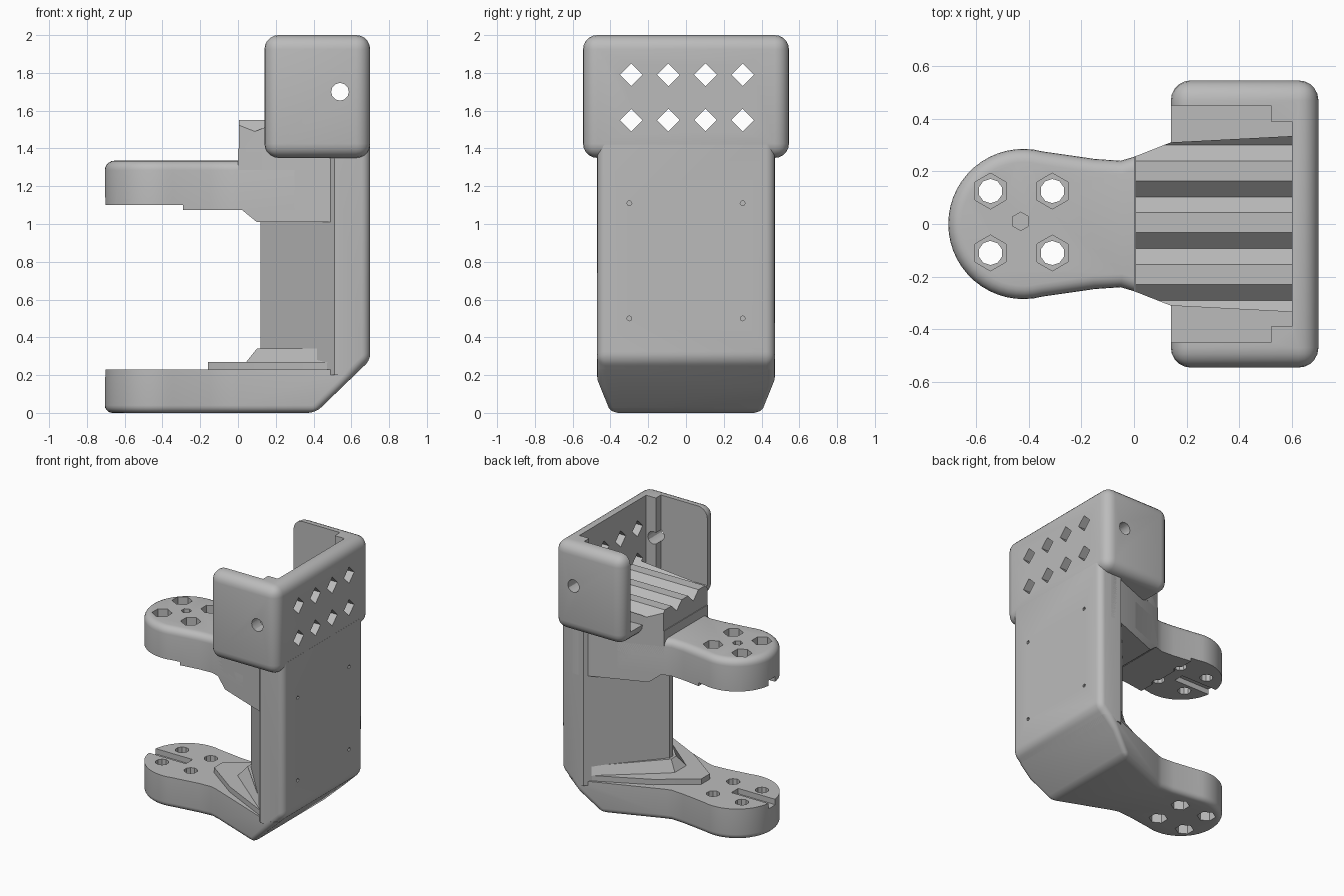
import bpy, bmesh, math
from mathutils import Vector, Matrix

if "Cube" in bpy.data.objects:
    bpy.data.objects.remove(bpy.data.objects["Cube"], do_unlink=True)

grey = bpy.data.materials.new("plain grey")
grey.use_nodes = True
grey.diffuse_color = (0.5, 0.5, 0.5, 1)
grey.node_tree.nodes["Principled BSDF"].inputs["Base Color"].default_value = (0.5, 0.5, 0.5, 1)
parts = []


def finish(name, bm, cutter=False):
    bmesh.ops.recalc_face_normals(bm, faces=bm.faces)
    mesh = bpy.data.meshes.new(name)
    bm.to_mesh(mesh)
    bm.free()
    mesh.materials.append(grey)
    ob = bpy.data.objects.new(name, mesh)
    bpy.context.collection.objects.link(ob)
    if cutter:
        ob.hide_render = True
    else:
        parts.append(ob)
    return ob


def prism(bottom, z0, z1, top=None):
    """Solid between two plan outlines with equal point counts."""
    bm = bmesh.new()
    low = [bm.verts.new((x, y, z0)) for x, y in bottom]
    high = [bm.verts.new((x, y, z1)) for x, y in (top or bottom)]
    bm.faces.new(low[::-1])
    bm.faces.new(high)
    for i in range(len(low)):
        j = (i + 1) % len(low)
        bm.faces.new((low[i], low[j], high[j], high[i]))
    return bm


def clip(bm, point, normal):
    """Remove what lies on the normal's side and close the cut."""
    geom = bm.verts[:] + bm.edges[:] + bm.faces[:]
    bmesh.ops.bisect_plane(bm, geom=geom, plane_co=point, plane_no=normal, clear_outer=True)
    bmesh.ops.holes_fill(bm, edges=[e for e in bm.edges if e.is_boundary], sides=0)


def round_edges(bm, rule, radius):
    bm.normal_update()
    edges = []
    for e in bm.edges:
        a, b = e.verts
        if rule((a.co + b.co) / 2, (b.co - a.co).normalized()):
            edges.append(e)
    bmesh.ops.bevel(bm, geom=edges, offset=radius, segments=5, profile=0.5, affect='EDGES')


def mirrored(half):
    """Close a plan outline given by its +y half, listed from left to right."""
    return half + [(x, -y) for x, y in reversed(half) if y > 1e-4]


def box(lo, hi):
    return prism([(lo[0], lo[1]), (hi[0], lo[1]), (hi[0], hi[1]), (lo[0], hi[1])], lo[2], hi[2])


def rod(center, radius, length, sides, axis='Z'):
    bm = bmesh.new()
    turn = {'Z': Matrix(), 'X': Matrix.Rotation(math.pi / 2, 4, 'Y'),
            'Y': Matrix.Rotation(math.pi / 2, 4, 'X')}[axis]
    bmesh.ops.create_cone(bm, cap_ends=True, segments=sides, radius1=radius, radius2=radius,
                          depth=length, matrix=Matrix.Translation(center) @ turn)
    return finish("cutter", bm, True)


def carve(ob, cutters):
    for c in cutters:
        m = ob.modifiers.new("cut", 'BOOLEAN')
        m.operation, m.solver, m.object = 'DIFFERENCE', 'EXACT', c
    bpy.context.view_layer.update()
    result = ob.evaluated_get(bpy.context.evaluated_depsgraph_get())
    mesh = bpy.data.meshes.new_from_object(result)
    ob.modifiers.clear()
    ob.data = mesh
    for c in cutters:
        bpy.data.objects.remove(c, do_unlink=True)


# Shared plan outline: round pad, neck, flare to the spine
arc = [(-0.42 + 0.285 * math.cos(math.radians(a)), 0.285 * math.sin(math.radians(a)))
       for a in range(180, 74, -7)]
outline = mirrored(arc + [(-0.15, 0.247), (-0.05, 0.24), (0, 0.255), (0.55, 0.47), (0.7, 0.47)])
slant_point, slant_normal = (0.41, 0, 0), Vector((0.28, 0, -0.29))
pad_holes = [(x, y) for x in (-0.545, -0.31) for y in (-0.11, 0.125)]

# Lower arm with slanted heel
bm = prism(outline, 0, 0.23)
clip(bm, slant_point, slant_normal)
round_edges(bm, lambda m, d: m.z < 0.2 and abs(d.z) < 0.95, 0.04)
lower_arm = finish("lower_arm", bm)
cuts = [rod((x, y, 0.1), 0.046, 1, 10) for x, y in pad_holes]
cuts += [rod((x, y, 0), 0.065, 0.26, 6) for x, y in pad_holes]
cuts.append(finish("cutter", box((-0.8, -0.04, 0.19), (-0.4, 0.04, 0.4)), True))
carve(lower_arm, cuts)

# Stepped gusset on the lower arm
finish("lower_gusset_step", prism(mirrored([(-0.16, 0.05), (0.1, 0.24), (0.5, 0.44)]), 0.2, 0.27))
finish("lower_gusset", prism(mirrored([(0.04, 0.07), (0.5, 0.45), (0.6, 0.45)]), 0.265, 0.34,
                             mirrored([(0.1, 0.03), (0.5, 0.45), (0.6, 0.45)])))

# Spine with wedge-shaped inner side
bm = prism(mirrored([(0.12, 0.02), (0.51, 0.47), (0.7, 0.47)]), 0.2, 1.42)
clip(bm, slant_point, slant_normal)
round_edges(bm, lambda m, d: m.x > 0.6 and 0.21 < m.z < 1.4, 0.045)
spine = finish("spine", bm)
carve(spine, [rod((0.7, y, z), 0.013, 0.1, 8, 'X') for y in (-0.3, 0.3) for z in (0.5, 1.11)])

# Upper arm
bm = prism(outline, 1.075, 1.335)
clip(bm, (0.3, 0, 0), (1, 0, 0))
round_edges(bm, lambda m, d: m.z > 1.33 and m.x < 0.29, 0.05)
upper_arm = finish("upper_arm", bm)
cuts = [rod((x, y, 1.2), 0.046, 0.6, 10) for x, y in pad_holes]
cuts += [rod((x, y, 1.335), 0.068, 0.24, 6) for x, y in pad_holes]
cuts.append(rod((-0.43, 0.01, 1.335), 0.035, 0.2, 6))
cuts.append(finish("cutter", box((-0.8, -0.4, 1.0), (-0.29, 0.4, 1.1)), True))
cuts.append(finish("cutter", box((-0.8, -0.04, 1.0), (-0.4, 0.04, 1.14)), True))
carve(upper_arm, cuts)

# Shoulder block joining upper arm and spine
bm = prism(outline, 1.01, 1.4)
clip(bm, (0, 0, 0), (-1, 0, 0))
clip(bm, (0.6, 0, 0), (1, 0, 0))
clip(bm, (0.1, 0, 1.01), (-0.065, 0, -0.08))
finish("shoulder_block", bm)


def diamonds(z):
    return [rod((0.35, y, z), 0.06, 1, 4, 'X') for y in (-0.29, -0.093, 0.103, 0.3)]


# Ribbed seat: diamond channels run along its top
seat = finish("ribbed_seat", prism(mirrored([(0.005, 0.257), (0.14, 0.31), (0.62, 0.335)]), 1.38, 1.55))
carve(seat, diamonds(1.55))

# Open housing with back plate and two side walls
bm = box((0.14, -0.545, 1.35), (0.7, 0.545, 2))
round_edges(bm, lambda m, d: True, 0.075)
housing = finish("housing", bm)
cuts = [finish("cutter", box((-1, -0.39, 1.43), (0.6, 0.39, 3)), True),
        finish("cutter", box((-1, -0.45, 1.43), (0.52, 0.45, 3)), True),
        rod((0.54, 0, 1.7), 0.047, 2, 12, 'Y')]
carve(housing, cuts + diamonds(1.55) + diamonds(1.79))

# Smooth rounded edges, keep creases sharp
bpy.ops.object.select_all(action='DESELECT')
for ob in parts:
    ob.select_set(True)
bpy.context.view_layer.objects.active = parts[0]
bpy.ops.object.shade_smooth_by_angle(angle=math.radians(30))
